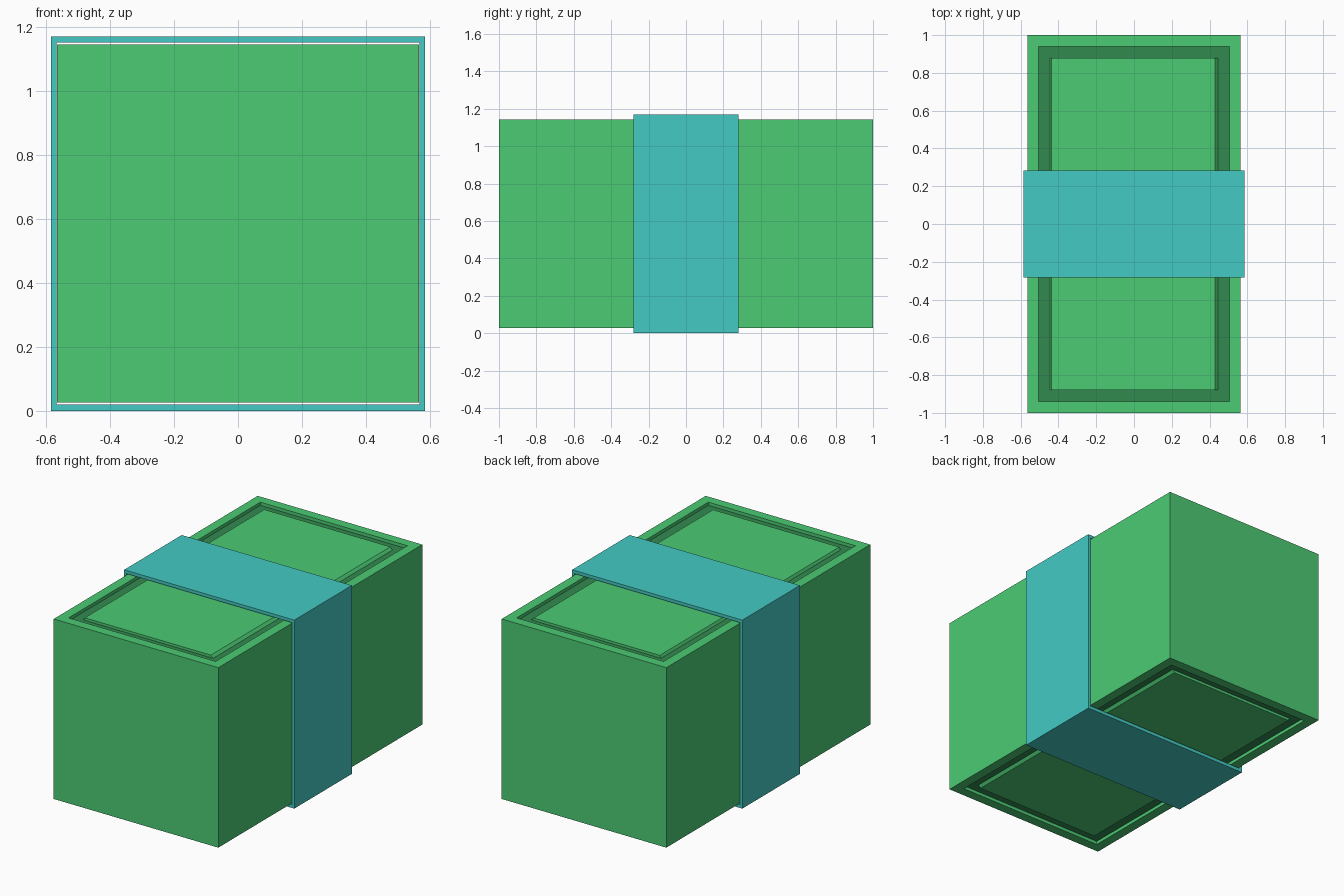
import bpy, bmesh
from mathutils import Vector

if "Cube" in bpy.data.objects:
    bpy.data.objects.remove(bpy.data.objects["Cube"])


def material(name, color):
    m = bpy.data.materials.new(name)
    m.diffuse_color = (*color, 1)
    m.use_nodes = True
    m.node_tree.nodes["Principled BSDF"].inputs["Base Color"].default_value = m.diffuse_color
    return m


def finish(bm, name, mats):
    bmesh.ops.recalc_face_normals(bm, faces=bm.faces)
    mesh = bpy.data.meshes.new(name)
    bm.to_mesh(mesh)
    bm.free()
    for m in mats:
        mesh.materials.append(m)
    obj = bpy.data.objects.new(name, mesh)
    bpy.context.collection.objects.link(obj)
    return obj


def box(x, y, z0, z1):
    bm = bmesh.new()
    bmesh.ops.create_cube(bm, size=1)
    for v in bm.verts:
        v.co = Vector((v.co.x * 2 * x, v.co.y * 2 * y, z0 + (v.co.z + 0.5) * (z1 - z0)))
    return bm


def push(bm, face, depth):
    n = face.normal.copy()
    new = bmesh.ops.extrude_discrete_faces(bm, faces=[face])["faces"][0]
    bmesh.ops.translate(bm, verts=new.verts, vec=n * depth)
    new.normal_update()
    return new


green = material("green", (0.072, 0.597, 0.174))
dark = material("dark_green", (0.032, 0.254, 0.08))
teal = material("teal", (0.058, 0.591, 0.552))

# Body: block with a recessed dark border and raised panel above and below
bm = box(0.565, 1.0, 0.027, 1.144)
bm.normal_update()
for face in [f for f in bm.faces if abs(f.normal.z) > 0.9]:
    bmesh.ops.inset_region(bm, faces=[face], thickness=0.06, use_even_offset=True)
    face = push(bm, face, -0.02)
    ring = bmesh.ops.inset_region(bm, faces=[face], thickness=0.06, use_even_offset=True)["faces"]
    for f in ring:
        f.material_index = 1
    face.material_index = 0
    panel = push(bm, face, 0.016)
    # Panel sides taper slightly, most on the right
    for v in panel.verts:
        v.co.x = 0.43 if v.co.x > 0 else -0.436
finish(bm, "body_block", [green, dark])

# Band: thin rectangular sleeve around the middle
bm = bmesh.new()
hy = 0.282
loops = []
for y in (-hy, hy):
    for x, z0, z1 in ((0.584, 0.0, 1.17), (0.567, 0.021, 1.15)):
        loops.append([bm.verts.new(p) for p in
                      ((-x, y, z0), (x, y, z0), (x, y, z1), (-x, y, z1))])
for a, b in ((0, 1), (1, 3), (3, 2), (2, 0)):
    for i in range(4):
        j = (i + 1) % 4
        bm.faces.new((loops[a][i], loops[a][j], loops[b][j], loops[b][i]))
finish(bm, "middle_band", [teal])
